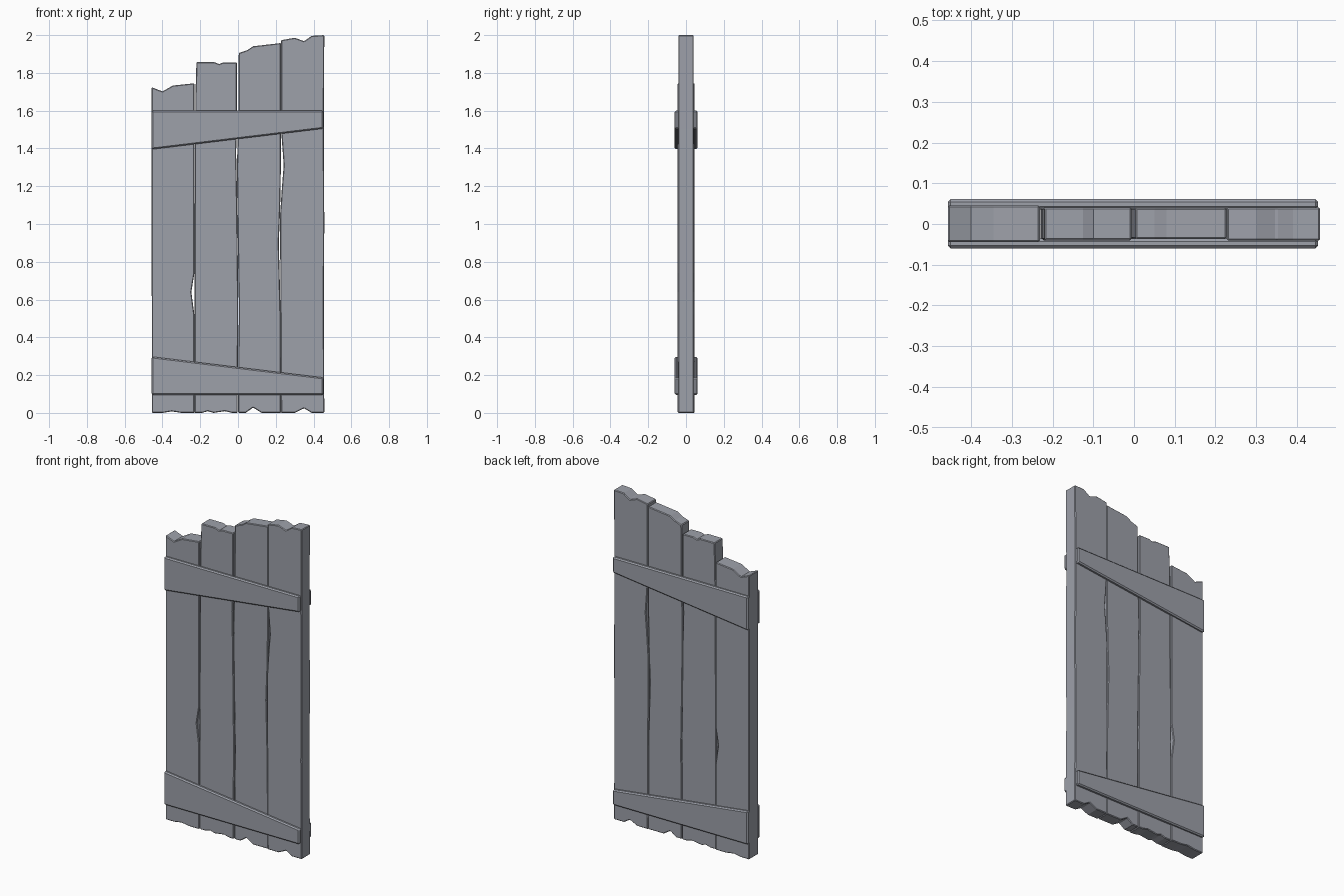
import bpy
import bmesh

# Dark blue-grey weathered wood
wood = bpy.data.materials.new("weathered_wood")
wood.diffuse_color = (0.34, 0.355, 0.40, 1)


def slab(name, outline, y0, y1, bevel):
    """Extrude an x-z outline from y0 to y1 and chamfer its edges."""
    bm = bmesh.new()
    face = bm.faces.new([bm.verts.new((x, y0, z)) for x, z in outline])
    ext = bmesh.ops.extrude_face_region(bm, geom=[face])
    verts = [v for v in ext["geom"] if isinstance(v, bmesh.types.BMVert)]
    bmesh.ops.translate(bm, verts=verts, vec=(0, y1 - y0, 0))
    # Close the open end left behind by the extrusion, if any
    bmesh.ops.holes_fill(bm, edges=[e for e in bm.edges if e.is_boundary])
    bmesh.ops.recalc_face_normals(bm, faces=bm.faces)
    mesh = bpy.data.meshes.new(name)
    bm.to_mesh(mesh)
    bm.free()
    mesh.materials.append(wood)
    ob = bpy.data.objects.new(name, mesh)
    bpy.context.collection.objects.link(ob)
    mod = ob.modifiers.new("chamfer", "BEVEL")
    mod.width = bevel
    mod.segments = 1
    mod.limit_method = 'ANGLE'
    mod.angle_limit = 0.9
    return ob


# Weathered planks: bottom edge, right side up, top edge, left side down
slab("plank_1", [
    (-0.456, 0.0), (-0.40, 0.0), (-0.35, 0.008), (-0.30, 0.0), (-0.231, 0.0),
    (-0.231, 0.52), (-0.247, 0.64), (-0.231, 0.74), (-0.231, 1.745),
    (-0.345, 1.733), (-0.40, 1.702), (-0.457, 1.724), (-0.457, 1.0)],
    -0.044, 0.046, 0.004)
slab("plank_2", [
    (-0.23, 0.0), (-0.19, 0.0), (-0.16, 0.009), (-0.13, 0.0), (-0.07, 0.009),
    (-0.03, 0.0), (-0.002, 0.0), (0.0, 0.35), (0.001, 0.6), (-0.002, 0.9),
    (-0.006, 1.2), (-0.01, 1.38), (-0.006, 1.5), (-0.006, 1.855),
    (-0.08, 1.855), (-0.10, 1.847), (-0.125, 1.857), (-0.22, 1.857),
    (-0.225, 1.7), (-0.228, 1.4), (-0.23, 0.8)],
    -0.04, 0.041, 0.004)
slab("plank_3", [
    (0.001, 0.0), (0.04, 0.0), (0.08, 0.028), (0.125, 0.0), (0.227, 0.0),
    (0.226, 0.5), (0.22, 0.75), (0.216, 0.9), (0.223, 1.08), (0.227, 1.3),
    (0.227, 1.958), (0.08, 1.941), (0.05, 1.921), (0.004, 1.905),
    (0.003, 1.6), (-0.006, 1.3), (-0.001, 0.9), (0.005, 0.55), (0.002, 0.3)],
    -0.037, 0.039, 0.004)
slab("plank_4", [
    (0.228, 0.0), (0.30, 0.0), (0.35, 0.024), (0.39, 0.0), (0.457, 0.0),
    (0.454, 0.6), (0.457, 1.0), (0.454, 1.5), (0.457, 2.0),
    (0.39, 1.996), (0.35, 1.968), (0.30, 1.986), (0.228, 1.973),
    (0.228, 1.5), (0.237, 1.38), (0.242, 1.31), (0.233, 1.2), (0.223, 1.05), (0.224, 0.7)],
    -0.041, 0.041, 0.004)

# Tapered battens on both faces
upper = [(-0.457, 1.395), (0.452, 1.505), (0.452, 1.60), (-0.457, 1.60)]
lower = [(-0.457, 0.095), (0.452, 0.095), (0.452, 0.187), (-0.457, 0.298)]
for level, outline in (("upper", upper), ("lower", lower)):
    slab(f"front_{level}_batten", outline, -0.060, -0.036, 0.007)
    slab(f"back_{level}_batten", outline, 0.036, 0.061, 0.007)
